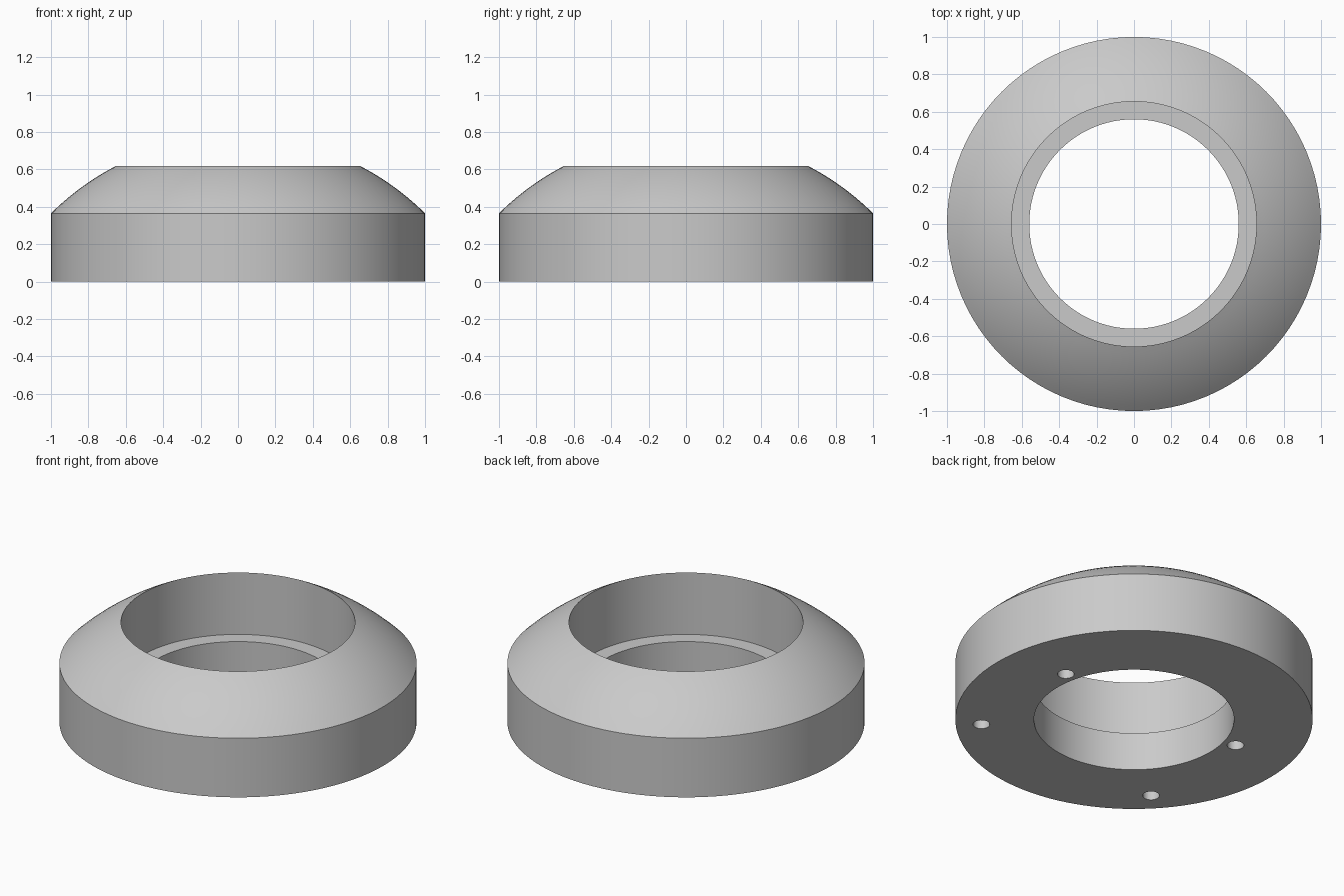
import bpy
import bmesh
from math import cos, sin, pi, radians, sqrt, asin

SEGMENTS = 96
OUTER_R, RIM_R, BORE_R = 1.0, 0.655, 0.56
SHOULDER_Z, TOP_Z, LEDGE_Z = 0.365, 0.617, 0.235
DOME_Z = -0.642  # centre of the spherical shoulder

cube = bpy.data.objects.get("Cube")
if cube:
    bpy.data.objects.remove(cube)

grey = bpy.data.materials.new("plain grey")
grey.use_nodes = True
colour = (0.59, 0.59, 0.59, 1)
grey.diffuse_color = colour
grey.node_tree.nodes["Principled BSDF"].inputs["Base Color"].default_value = colour


def dome_points(steps):
    """Arc from the shoulder up to the top rim."""
    radius = sqrt(OUTER_R ** 2 + (SHOULDER_Z - DOME_Z) ** 2)
    start, end = asin(OUTER_R / radius), asin(RIM_R / radius)
    for i in range(steps + 1):
        a = start + (end - start) * i / steps
        yield radius * sin(a), DOME_Z + radius * cos(a)


def lathe(name, profile):
    """Spin a closed (radius, height) profile about z."""
    bm = bmesh.new()
    rings = []
    for i in range(SEGMENTS):
        a = 2 * pi * i / SEGMENTS
        rings.append([bm.verts.new((r * cos(a), r * sin(a), z)) for r, z in profile])
    n = len(profile)
    for i in range(SEGMENTS):
        here, there = rings[i], rings[(i + 1) % SEGMENTS]
        for j in range(n):
            k = (j + 1) % n
            bm.faces.new((here[j], there[j], there[k], here[k]))
    bmesh.ops.recalc_face_normals(bm, faces=bm.faces)
    mesh = bpy.data.meshes.new(name)
    bm.to_mesh(mesh)
    bm.free()
    mesh.materials.append(grey)
    obj = bpy.data.objects.new(name, mesh)
    bpy.context.collection.objects.link(obj)
    return obj


# Ring body with domed shoulder and stepped bore
profile = [(BORE_R, 0), (OUTER_R, 0)] + list(dome_points(10))
profile += [(RIM_R, LEDGE_Z), (BORE_R, LEDGE_Z)]
ring = lathe("ring_body", profile)

bpy.ops.object.select_all(action='DESELECT')
ring.select_set(True)
bpy.context.view_layer.objects.active = ring

# Four blind screw holes in the underside
HOLE_R, HOLE_DEPTH = 0.047, 0.16
cutter_mesh = bpy.data.meshes.new("screw_hole_cutter")
bm = bmesh.new()
bmesh.ops.create_cone(bm, cap_ends=True, segments=24, radius1=HOLE_R,
                      radius2=HOLE_R, depth=2 * HOLE_DEPTH)
bm.to_mesh(cutter_mesh)
bm.free()
cutter_mesh.materials.append(grey)

for x in (-0.62, 0.62):
    for y in (-0.59, 0.145):
        cutter = bpy.data.objects.new("screw_hole_cutter", cutter_mesh)
        cutter.location = (x, y, 0)
        cutter.hide_render = True
        bpy.context.collection.objects.link(cutter)
        cut = ring.modifiers.new("screw_hole", 'BOOLEAN')
        cut.operation = 'DIFFERENCE'
        cut.solver = 'EXACT'
        cut.object = cutter
        bpy.context.view_layer.update()
        bpy.ops.object.modifier_apply(modifier=cut.name)
        bpy.data.objects.remove(cutter)

bpy.ops.object.shade_smooth_by_angle(angle=radians(25))
